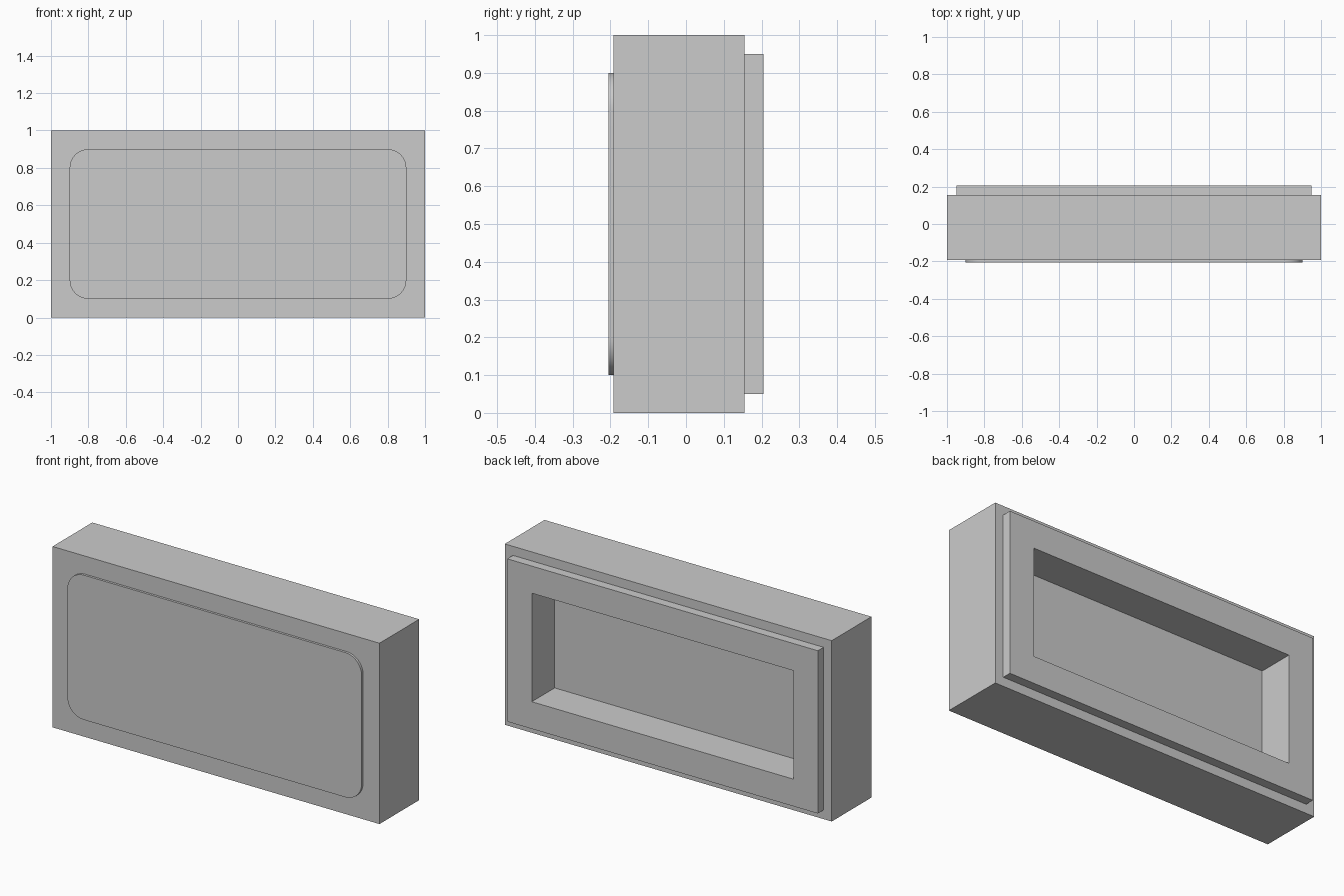
import bpy
import bmesh
from mathutils import Matrix, Vector

cube = bpy.data.objects.get("Cube")
if cube:
    bpy.data.objects.remove(cube, do_unlink=True)

grey = bpy.data.materials.new("plain grey")
grey.use_nodes = True
grey.diffuse_color = (0.6, 0.6, 0.6, 1)
grey.node_tree.nodes["Principled BSDF"].inputs["Base Color"].default_value = (0.6, 0.6, 0.6, 1)

MID_Z = 0.5


def box(width, height, y0, y1):
    """Box centred on x and on the mid height, spanning y0 to y1."""
    bm = bmesh.new()
    place = Matrix.Translation((0, (y0 + y1) / 2, MID_Z))
    bmesh.ops.create_cube(bm, size=1, matrix=place @ Matrix.Diagonal((width, y1 - y0, height, 1)))
    return bm


def finish(bm, name):
    bmesh.ops.recalc_face_normals(bm, faces=bm.faces)
    mesh = bpy.data.meshes.new(name)
    bm.to_mesh(mesh)
    bm.free()
    mesh.materials.append(grey)
    obj = bpy.data.objects.new(name, mesh)
    bpy.context.collection.objects.link(obj)
    return obj


def step(bm, face, inset, depth):
    """Inset a face, then push its middle along y."""
    bmesh.ops.inset_region(bm, faces=[face], thickness=inset, use_even_offset=True)
    face = bmesh.ops.extrude_discrete_faces(bm, faces=[face])["faces"][0]
    bmesh.ops.translate(bm, verts=face.verts, vec=Vector((0, depth, 0)))
    return face


# Housing: block with a raised back rim around a deep rectangular recess
bm = box(2, 1, -0.192, 0.155)
bm.normal_update()
back = max(bm.faces, key=lambda f: f.normal.y)
rim = step(bm, back, 0.05, 0.05)
rim.normal_update()
step(bm, rim, 0.15, -0.2)
finish(bm, "housing")

# Front panel: thin plate with rounded corners
bm = box(1.8, 0.8, -0.205, -0.192)
corners = [e for e in bm.edges if abs(e.verts[0].co.y - e.verts[1].co.y) > 0.005]
bmesh.ops.bevel(bm, geom=corners, offset=0.1, segments=10, profile=0.5, affect="EDGES")
panel = finish(bm, "front_panel")

bpy.ops.object.select_all(action="DESELECT")
panel.select_set(True)
bpy.context.view_layer.objects.active = panel
bpy.ops.object.shade_smooth_by_angle()
